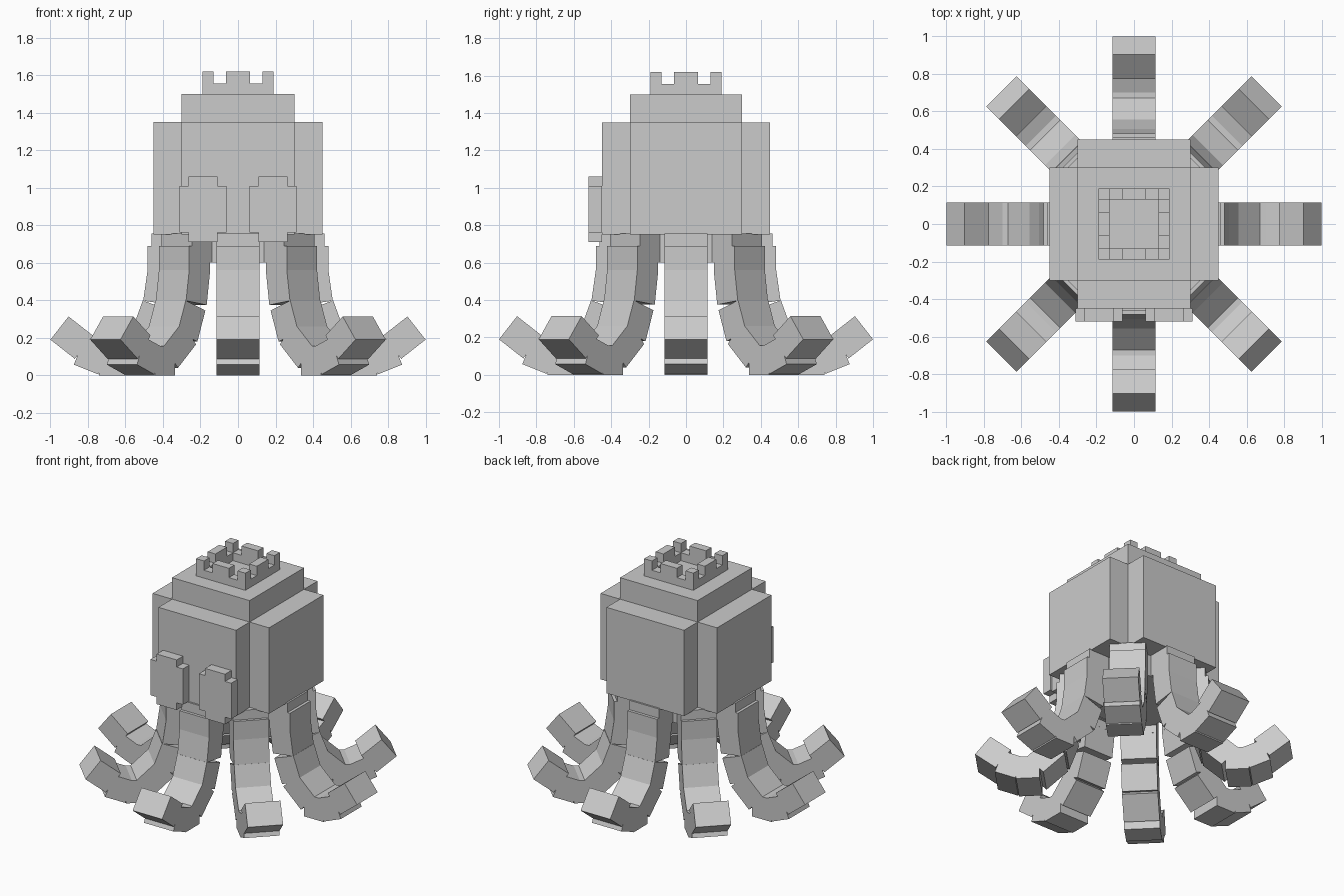
import bpy, bmesh, math
from mathutils import Vector, Matrix

if "Cube" in bpy.data.objects:
    bpy.data.objects.remove(bpy.data.objects["Cube"])

grey = bpy.data.materials.new("plain_grey")
grey.diffuse_color = (0.6, 0.6, 0.6, 1)
grey.use_nodes = True
grey.node_tree.nodes["Principled BSDF"].inputs["Base Color"].default_value = grey.diffuse_color


def hexa(bm, bottom, top):
    """Six-sided block from two matching four-corner loops."""
    a = [bm.verts.new(v) for v in bottom]
    b = [bm.verts.new(v) for v in top]
    bm.faces.new(a[::-1])
    bm.faces.new(b)
    for i in range(4):
        j = (i + 1) % 4
        bm.faces.new((a[i], a[j], b[j], b[i]))


def box(bm, x0, x1, y0, y1, z0, z1):
    loop = [(x0, y0), (x1, y0), (x1, y1), (x0, y1)]
    hexa(bm, [(x, y, z0) for x, y in loop], [(x, y, z1) for x, y in loop])


def finish(name, bm):
    bmesh.ops.recalc_face_normals(bm, faces=bm.faces)
    mesh = bpy.data.meshes.new(name)
    bm.to_mesh(mesh)
    bm.free()
    mesh.materials.append(grey)
    ob = bpy.data.objects.new(name, mesh)
    bpy.context.collection.objects.link(ob)
    return ob


# Head: tall core with a slab on each of the four sides
bm = bmesh.new()
box(bm, -0.3, 0.3, -0.3, 0.3, 0.6, 1.5)
finish("head_core", bm)
for i, side in enumerate(("front", "right", "back", "left")):
    bm = bmesh.new()
    box(bm, -0.3, 0.3, -0.45, -0.3, 0.75, 1.35)
    bm.transform(Matrix.Rotation(i * math.pi / 2, 4, 'Z'))
    finish("head_slab_" + side, bm)

# Crown: hollow square ring with corner and middle battlements
bm = bmesh.new()
R, T = 0.19, 0.06
for i in range(4):
    part = bmesh.new()
    box(part, -R, R - T, -R, -R + T, 1.5, 1.555)
    box(part, -R, -R + T, -R, -R + T, 1.555, 1.62)
    box(part, -0.063, 0.063, -R, -R + T, 1.555, 1.62)
    part.transform(Matrix.Rotation(i * math.pi / 2, 4, 'Z'))
    tmp = bpy.data.meshes.new("tmp")
    part.to_mesh(tmp)
    part.free()
    bm.from_mesh(tmp)
    bpy.data.meshes.remove(tmp)
finish("crown", bm)

# Eyes: stepped plates on the front
for name, cx in (("eye_left", -0.187), ("eye_right", 0.187)):
    bm = bmesh.new()
    box(bm, cx - 0.125, cx + 0.125, -0.52, -0.45, 0.76, 1.01)
    box(bm, cx - 0.077, cx + 0.077, -0.52, -0.45, 1.01, 1.06)
    box(bm, cx - 0.077, cx + 0.077, -0.52, -0.45, 0.71, 0.76)
    finish(name, bm)

# Tentacle segments: underside edge (radius, height) from root end to tip end
SEGMENTS = [
    ((0.305, 0.755), (0.305, 0.60)),
    ((0.325, 0.69), (0.325, 0.545)),
    ((0.325, 0.55), (0.35, 0.375)),
    ((0.36, 0.345), (0.42, 0.18)),
    ((0.43, 0.165), (0.566, 0.04)),
    ((0.59, 0.0), (0.74, 0.0)),
    ((0.745, 0.005), (0.875, 0.057)),
    ((0.87, 0.088), (1.0, 0.19)),
]
THICK, HALF = 0.157, 0.114
for i in range(8):
    bm = bmesh.new()
    for q, p in SEGMENTS:
        q, p = Vector(q), Vector(p)
        d = (p - q).normalized()
        n = Vector((-d.y, d.x)) * THICK
        outline = [q, p, p + n, q + n]
        hexa(bm, [(v.x, -HALF, v.y) for v in outline],
             [(v.x, HALF, v.y) for v in outline])
    bm.transform(Matrix.Rotation(i * math.pi / 4, 4, 'Z'))
    finish("tentacle_%d" % (i + 1), bm)
